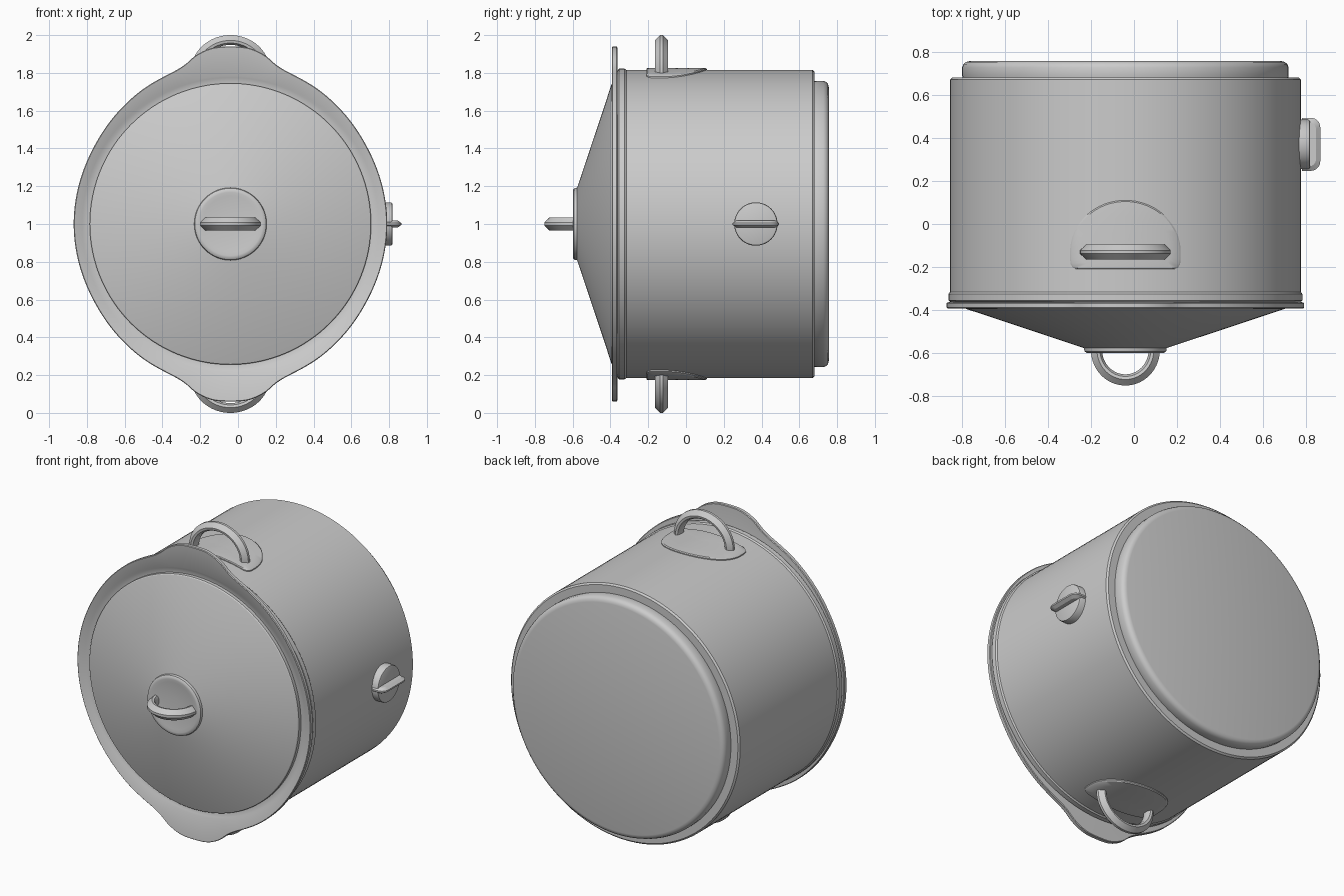
import bpy
from math import sin, cos, pi, sqrt, radians

if "Cube" in bpy.data.objects:
    bpy.data.objects.remove(bpy.data.objects["Cube"])

CX, CZ = -0.04, 1.0      # pot axis runs along y through this point
SEG = 128


def loft(name, rings, angle=30):
    """Skin a list of equal-length closed rings and cap both ends."""
    n = len(rings[0])
    verts = [p for r in rings for p in r]
    faces = [(a * n + i, a * n + (i + 1) % n, (a + 1) * n + (i + 1) % n, (a + 1) * n + i)
             for a in range(len(rings) - 1) for i in range(n)]
    last = (len(rings) - 1) * n
    faces += [tuple(range(n))[::-1], tuple(range(last, last + n))]
    me = bpy.data.meshes.new(name)
    me.from_pydata(verts, [], faces)
    ob = bpy.data.objects.new(name, me)
    bpy.context.collection.objects.link(ob)
    bpy.ops.object.select_all(action='DESELECT')
    ob.select_set(True)
    bpy.context.view_layer.objects.active = ob
    bpy.ops.object.mode_set(mode='EDIT')
    bpy.ops.mesh.select_all(action='SELECT')
    bpy.ops.mesh.normals_make_consistent(inside=False)
    bpy.ops.object.mode_set(mode='OBJECT')
    bpy.ops.object.shade_smooth_by_angle(angle=radians(angle))
    return ob


def revolve(name, profile, seg=SEG):
    """Turn a profile of (radius, y) about the pot axis."""
    return loft(name, [[(CX + r * cos(2 * pi * i / seg), y, CZ + r * sin(2 * pi * i / seg))
                        for i in range(seg)] for r, y in profile])


# Body with rolled rim, and the stepped base
revolve("pot_body", [(.70, -.362), (.812, -.362), (.822, -.355), (.822, -.325), (.815, -.316),
                     (.815, .67), (.805, .68), (.70, .68)])
revolve("pot_base", [(.70, .66), (.752, .66), (.758, .69), (.758, .727), (.752, .742),
                     (.741, .752), (.725, .756)])

# Conical lid and the round plate under its grip
revolve("lid", [(.72, -.35), (.745, -.365), (.745, -.388), (.74, -.394), (.18, -.58), (.02, -.582)])
revolve("lid_grip_plate", [(.19, -.56), (.192, -.582), (.189, -.592), (.18, -.598), (.168, -.599),
                           (.15, -.596), (.05, -.592)], 64)

# Rim flange: a circle that swells into a spout-like tab at top and bottom
TAB = [(0, .94), (6, .937), (11.5, .912), (16, .877), (21, .860), (34, .850), (46, .840), (62, .83), (90, .83)]


def flange_radius(a):
    phi = abs(90 - abs((a + 180) % 360 - 180))    # degrees away from vertical
    k = max(i for i in range(len(TAB) - 1) if phi >= TAB[i][0] - 1e-6)

    def slope(i):
        if i in (0, len(TAB) - 1):
            return 0
        return (TAB[i + 1][1] - TAB[i - 1][1]) / (TAB[i + 1][0] - TAB[i - 1][0])
    (p0, r0), (p1, r1) = TAB[k], TAB[k + 1]
    h = p1 - p0
    t = (phi - p0) / h
    return ((2 * t**3 - 3 * t**2 + 1) * r0 + (t**3 - 2 * t**2 + t) * h * slope(k)
            + (3 * t**2 - 2 * t**3) * r1 + (t**3 - t**2) * h * slope(k + 1))


def flange_ring(y, inset=None, r=None):
    pts = []
    for i in range(240):
        a = i * 1.5
        rr = r if r else flange_radius(a) - inset
        pts.append((CX + rr * cos(radians(a)), y, CZ + rr * sin(radians(a))))
    return pts


loft("rim_flange", [flange_ring(-.355, r=.76), flange_ring(-.362, r=.81), flange_ring(-.364, .004),
                    flange_ring(-.368, 0), flange_ring(-.388, 0), flange_ring(-.392, .004),
                    flange_ring(-.377, r=.785), flange_ring(-.372, r=.775), flange_ring(-.366, r=.747)])


# Arched handles: ridged cross-section swept along a half ellipse
SECTION = [(.008, 0), (.035, .028), (.032, .042), (.016, .052),
           (-.016, .052), (-.032, .042), (-.035, .028), (-.008, 0)]   # (side, depth inward)


def arch(name, half, height, place, leg=.03):
    rings = []
    for i in range(-1, 42):
        t = pi * min(max(i, 0), 40) / 40
        drop = leg if i in (-1, 41) else 0
        rings.append([place((half - d) * cos(t), s, (height - d) * sin(t) - drop) for s, d in SECTION])
    return loft(name, rings, 35)


arch("lid_handle", .16, .165, lambda u, s, h: (CX + u, -.585 - h, CZ + s))


# Curved mounting plate outline, (x, y), a D with rounded lower corners
outline = [(.257 * cos(pi * i / 32), -.13 + .24 * sin(pi * i / 32)) for i in range(33)]
corner = [(.257, -.165), (.254, -.187), (.245, -.202), (.225, -.21), (.15, -.21), (.07, -.21)]
outline += [(-x, y) for x, y in corner] + [(0, -.21)] + corner[::-1]

for side, sign in (("top", 1), ("bottom", -1)):
    def on_pot(scale, rad, sign=sign):
        ring = []
        for x, y in outline:
            x, y = x * scale, -.08 + (y + .08) * scale
            ring.append((CX + x, y, CZ + sign * sqrt(rad * rad - x * x)))
        return ring
    loft(side + "_handle_plate", [on_pot(1, .80), on_pot(1, .821), on_pot(.97, .826)]
         + [on_pot(k, .827) for k in (.8, .6, .4, .2, .03)])
    arch(side + "_handle", .21, .195,
         lambda u, s, h, sign=sign: (CX + u, -.13 + s, CZ + sign * (.805 + h)))

# Turn knob on the right wall: a disc and a ridged grip across it
KY = .37
loft("side_knob_disc", [[(x, KY + r * cos(2 * pi * i / 48), CZ + r * sin(2 * pi * i / 48))
                         for i in range(48)]
                        for r, x in ((.115, .74), (.115, .808), (.112, .815), (.105, .818))])


def grip_ring(inset, z):
    pts = [(.78, KY - .125 + inset)]
    c, r, h = .045, .045 - inset * .5, .125 - inset
    x = .867 - inset
    for s in (-1, 1):
        for i in range(9):
            a = pi / 2 * (i / 8 if s < 0 else 1 - i / 8)
            pts.append((x - r + r * sin(a), KY + s * (h - r + r * cos(a)), CZ + z))
    pts[0] = (.78, pts[1][1], CZ + z)
    pts.append((.78, pts[-1][1], CZ + z))
    return pts


loft("side_knob_grip", [grip_ring(.022, -.019), grip_ring(.002, -.005),
                        grip_ring(.002, .005), grip_ring(.022, .019)], 25)
